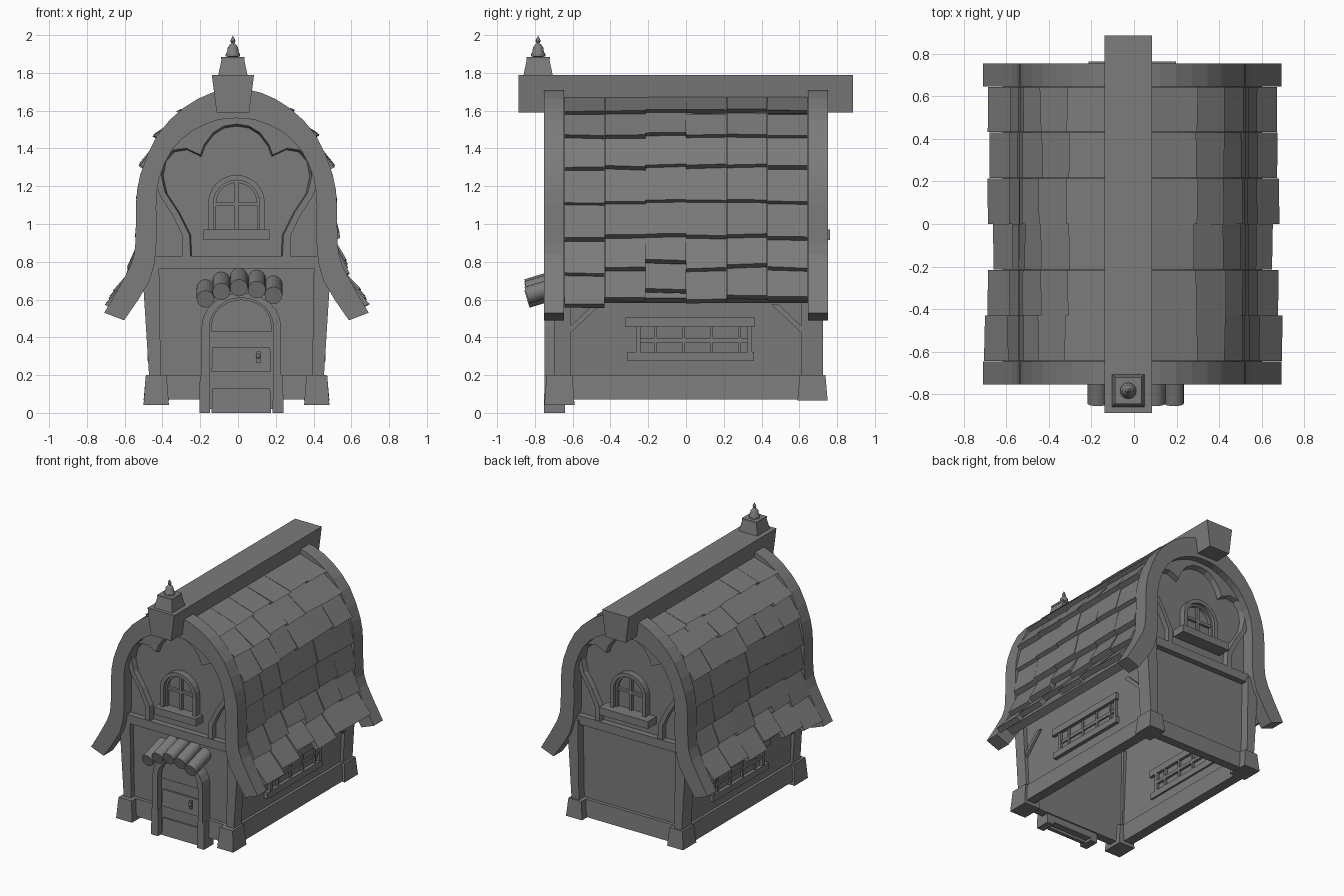
import bpy, bmesh, math, random
from mathutils import Vector, Matrix

if "Cube" in bpy.data.objects:
    bpy.data.objects.remove(bpy.data.objects["Cube"])
random.seed(4)
CX = -0.008          # centre line of the house
DOOR_X = 0.018

GREY = bpy.data.materials.new("plain grey")
GREY.use_nodes = True
GREY.diffuse_color = (0.2, 0.2, 0.2, 1)
GREY.node_tree.nodes["Principled BSDF"].inputs["Base Color"].default_value = (0.2, 0.2, 0.2, 1)


def finish(name, bm, smooth=False):
    bmesh.ops.recalc_face_normals(bm, faces=bm.faces)
    mesh = bpy.data.meshes.new(name)
    for f in bm.faces:
        f.smooth = smooth
    bm.to_mesh(mesh)
    bm.free()
    mesh.materials.append(GREY)
    ob = bpy.data.objects.new(name, mesh)
    bpy.context.collection.objects.link(ob)
    if smooth:
        bpy.context.view_layer.objects.active = ob
        ob.select_set(True)
        bpy.ops.object.shade_smooth_by_angle()
        ob.select_set(False)
    return ob


def add_prism(bm, a, b):
    """Solid between two matching outlines."""
    va, vb = [bm.verts.new(p) for p in a], [bm.verts.new(p) for p in b]
    bm.faces.new(va)
    bm.faces.new(vb[::-1])
    for i in range(len(a)):
        j = (i + 1) % len(a)
        bm.faces.new((va[i], vb[i], vb[j], va[j]))


def profile(name, pts, y0, y1, cx=CX, end=None):
    """x-z outline extruded along y, optionally changing to a second outline."""
    bm = bmesh.new()
    add_prism(bm, [(x + cx, y0, z) for x, z in pts], [(x + cx, y1, z) for x, z in end or pts])
    return finish(name, bm)


def box(name, x, y, z, inset=0.0, cx=CX):
    """Block whose top is inset on all four sides."""
    bm = bmesh.new()
    ring = lambda i, h: [(cx + x[0] + i, y[0] + i, h), (cx + x[1] - i, y[0] + i, h),
                         (cx + x[1] - i, y[1] - i, h), (cx + x[0] + i, y[1] - i, h)]
    add_prism(bm, ring(0, z[0]), ring(inset, z[1]))
    return finish(name, bm)


def span(a, b):
    return (min(a, b), max(a, b))


def mirrored(half):
    """Complete a right half, listed from the bottom to the centre."""
    return half + [(-x, z) for x, z in half[::-1] if x > 0]


def band(name, outer, inner, y0, y1, cx=CX):
    return profile(name, outer + inner[::-1], y0, y1, cx)


def blend(a, b, t):
    return [tuple(Vector(p).lerp(Vector(q), t)) for p, q in zip(a, b)]


def rounded(pts):
    """Add a curved midpoint on every segment of a half outline."""
    p = [Vector(q) for q in pts]
    p = [2 * p[0] - p[1]] + p + [Vector((-p[-2].x, p[-2].y))]
    out = []
    for a, b, c, d in zip(p, p[1:], p[2:], p[3:]):
        out += [tuple(b), tuple((9 * (b + c) - a - d) / 16)]
    return out + [pts[-1]]


def arch(w, base, spring, rise):
    top = [(w * math.cos(math.pi * i / 12), spring + rise * math.sin(math.pi * i / 12)) for i in range(13)]
    return [(w, base)] + top + [(-w, base)]


# Bell-shaped roof section, from the eave up to the ridge
OUTER = [(.70, .53), (.565, .77), (.535, .90), (.532, 1.10), (.51, 1.26), (.42, 1.47), (.28, 1.615), (.13, 1.695), (0, 1.715)]
INNER = [(.595, .49), (.46, .70), (.425, .88), (.425, 1.09), (.41, 1.24), (.34, 1.395), (.23, 1.495), (.10, 1.55), (0, 1.56)]
for s, side in ((-1, "front"), (1, "back")):
    band(side + "_roof_trim", mirrored(rounded(OUTER)), mirrored(rounded(INNER)), s * .645, s * .753)
skin_out, skin_in = blend(OUTER, INNER, .35), blend(OUTER, INNER, .85)
for path in (skin_out, skin_in):
    path[0] = tuple(Vector(path[0]).lerp(Vector(path[1]), .4))
band("roof_shell", mirrored(skin_out), mirrored(skin_in), -.65, .65)

# Overlapping shingles: six columns on each slope, more uneven toward the eave
ROWS = [(.08, 1.69), (.30, 1.585), (.425, 1.458), (.502, 1.30), (.522, 1.115), (.525, .932), (.568, .765), (.668, .60)]
DROOP = [.04, .01, -.04, .012, -.008, .0]
UNDERCUT = Vector((-.036, -.02))
for s, side in ((1, "left"), (-1, "right")):
    bm = bmesh.new()
    for c in range(6):
        y0 = -.645 + c * .215
        slide = 0
        for r in range(7):
            a, b = Vector(ROWS[r]), Vector(ROWS[r + 1])
            d = (b - a).normalized()
            n = Vector((-d.y, d.x))
            above, slide = slide, DROOP[c] * (1 if r > 4 else .25) + random.uniform(-.006, .006)
            lift = random.uniform(.012, .022) if r < 3 else random.uniform(.006, .014)
            if s > 0 and r > 3:
                lift += .012
            high = a + d * (above - .02) - n * .022
            ends = []
            for y, tilt in ((y0 + .001, -1), (y0 + .2145, 1)):
                low = b + d * (slide - .006 + tilt * random.uniform(-.005, .005)) + n * lift
                quad = [high, low, low + UNDERCUT, high - n * .03]
                ends.append([(CX + s * p.x, y, p.y) for p in quad])
            add_prism(bm, *ends)
    finish(side + "_shingles", bm)

# Ridge beam and finial
profile("ridge_beam", [(-.086, 1.59), (.086, 1.59), (.112, 1.79), (-.112, 1.79)], -.887, .885, -.027)
box("finial_base", (-.077, .077), (-.86, -.706), (1.79, 1.875), .018, -.027)
box("finial_cap", (-.062, .062), (-.845, -.721), (1.872, 1.885), 0, -.027)
bm = bmesh.new()
bell = [(0, 1.884), (.038, 1.886), (.038, 1.90), (.031, 1.91), (.027, 1.935), (.016, 1.95), (.008, 1.957),
        (.013, 1.968), (.010, 1.98), (.003, 1.99), (0, 2.0)]
verts = [bm.verts.new((r, 0, z)) for r, z in bell]
edges = [bm.edges.new(e) for e in zip(verts, verts[1:])]
bmesh.ops.spin(bm, geom=verts + edges, axis=(0, 0, 1), cent=(0, 0, 0), angle=math.tau, steps=16)
bmesh.ops.remove_doubles(bm, verts=bm.verts, dist=.0005)
bmesh.ops.translate(bm, verts=bm.verts, vec=(-.027, -.783, 0))
finish("finial", bm, True)

# End walls, trefoil gable frames, gable windows and corner posts
TREFOIL = [(.235, .82), (.24, .94), (.30, 1.06), (.365, 1.16), (.385, 1.25), (.37, 1.33), (.325, 1.38), (.26, 1.39),
           (.185, 1.355), (.165, 1.41), (.12, 1.47), (.065, 1.505), (0, 1.515)]
wall_edge = blend(OUTER, INNER, .7)[2:]
frame_edge = [(.285, .82), (.285, .935), (.335, 1.04), (.405, 1.15)] + wall_edge[2:]
bevelled = [(x * 1.035, .82 + (z - .82) * 1.02) for x, z in TREFOIL]
for s, side in ((-1, "front"), (1, "back")):
    profile(side + "_wall", mirrored([(.435, .07), (.465, .80)] + wall_edge), s * .63, s * .66)
    profile(side + "_trefoil_frame", mirrored(frame_edge) + mirrored(TREFOIL)[::-1], s * .65, s * .70,
            end=mirrored(frame_edge) + mirrored(bevelled)[::-1])
    box(side + "_cross_beam", (-.455, .455), span(s * .64, s * .705), (.765, .83))
    box(side + "_base_beam", (-.45, .45), span(s * .63, s * .695), (.07, .2), .008)
    # arched window
    band(side + "_window_frame", arch(.15, .96, 1.11, .15), arch(.122, .96, 1.11, .122), s * .62, s * .71)
    band(side + "_window_inner_frame", arch(.122, .96, 1.11, .122), arch(.108, .96, 1.11, .108), s * .62, s * .685)
    box(side + "_window_mullion", (-.011, .011), span(s * .62, s * .68), (.97, 1.22))
    box(side + "_window_crossbar", (-.11, .11), span(s * .62, s * .68), (1.095, 1.115))
    w = .175 if s < 0 else .205
    box(side + "_window_sill", (-w, w), span(s * .65, s * .762 if s > 0 else s * .745), (.915, .97))
    for m, hand in ((1, "left"), (-1, "right")):
        profile(f"{side}_{hand}_post", [(m * x, z) for x, z in ((.40, .15), (.46, .15), (.495, .70), (.47, .80), (.41, .80))],
                s * .61, s * (.70 if s < 0 else .725))
        box(f"{side}_{hand}_foot", span(m * .358, m * .492), span(s * .59, s * .75),
            (.043 if s < 0 else .065, .2), .012)

# Side walls with base beams, braces and lattice windows
for m, side in ((1, "left"), (-1, "right")):
    flip = lambda pts: [(m * x, z) for x, z in pts]
    profile(side + "_wall", flip([(.405, .07), (.435, .07), (.468, .82), (.438, .82)]), -.65, .65)
    profile(side + "_base_beam", flip([(.40, .07), (.475, .07), (.462, .2), (.40, .2)]), -.62, .62)
    for s in (-1, 1):
        bm = bmesh.new()
        yz = [(.615, .42), (.615, .455), (.49, .575), (.45, .575)]
        add_prism(bm, [(CX + m * .43, s * y, z) for y, z in yz], [(CX + m * .473, s * y, z) for y, z in yz])
        finish(f"{side}_brace", bm)
    box(side + "_window_head", span(m * .40, m * .478), (-.32, .365), (.455, .505))
    box(side + "_window_sill", span(m * .40, m * .472), (-.31, .36), (.275, .322))
    for y in (-.265, .325):
        box(side + "_window_jamb", span(m * .40, m * .467), (y, y + .025), (.32, .457))
    for i in range(4):
        y = -.162 + i * .148
        box(side + "_window_mullion", span(m * .40, m * .462), (y - .008, y + .008), (.32, .457))
    box(side + "_window_crossbar", span(m * .40, m * .459), (-.24, .325), (.372, .396))

# Door with arched surround
band("door_surround", arch(.21, 0, .46, .175), arch(.17, 0, .45, .16), -.75, -.64, DOOR_X)
profile("door_leaf", arch(.175, .02, .45, .16), -.70, -.64, DOOR_X)
for z0, z1 in ((0, .13), (.22, .345)):
    box("door_panel", (-.158, .158), (-.718, -.69), (z0, z1), .006, DOOR_X)
profile("door_top_panel", arch(.16, .43, .46, .14), -.715, -.69, DOOR_X)
for m in (-1, 1):
    box("door_surround_foot", span(m * .165, m * .223), (-.752, -.64), (0, .2), .003, DOOR_X)
box("door_handle_plate", (.08, .10), (-.728, -.71), (.265, .325), 0, DOOR_X)
bm = bmesh.new()
bmesh.ops.create_uvsphere(bm, u_segments=10, v_segments=6, radius=.013,
                          matrix=Matrix.Translation((.108, -.735, .30)))
finish("door_knob", bm, True)

# Canopy of five tilted logs over the door
for x, z in ((-.172, .602), (-.088, .642), (.005, .662), (.1, .652), (.188, .622)):
    a, b = Vector((x, -.842, z)), Vector((x, -.645, z + .06))
    turn = (b - a).to_track_quat('Z', 'Y').to_matrix().to_4x4()
    bm = bmesh.new()
    bmesh.ops.create_cone(bm, cap_ends=True, segments=16, radius1=.047, radius2=.047, depth=(b - a).length,
                          matrix=Matrix.Translation((a + b) / 2) @ turn)
    finish("canopy_log", bm, True)
